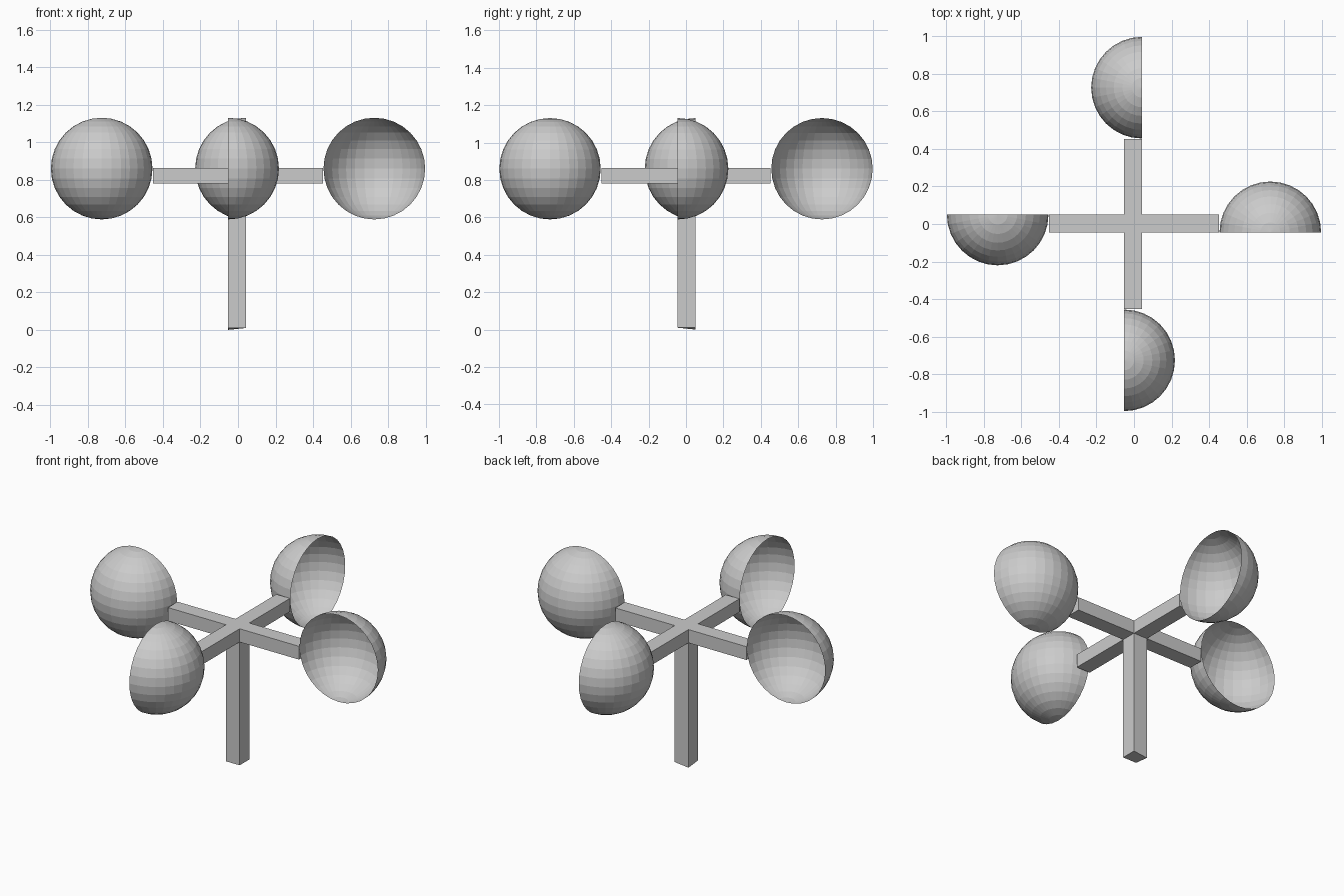
import bpy, bmesh
from math import pi
from mathutils import Matrix, Vector

if "Cube" in bpy.data.objects:
    bpy.data.objects.remove(bpy.data.objects["Cube"])

HUB = Vector((-0.005, 0.003, 0))   # axis of the post
W = 0.095                          # bar thickness
ARM = 0.453                        # arm length from axis
Z0, Z1 = 0.78, 0.863               # arm underside and top
R, REACH, CUP_Z = 0.271, 0.727, 0.86


def add_object(name, bm):
    mesh = bpy.data.meshes.new(name)
    bm.to_mesh(mesh)
    bm.free()
    obj = bpy.data.objects.new(name, mesh)
    bpy.context.collection.objects.link(obj)
    return obj


# Post and cross arms: one hub block with five sides extruded
bm = bmesh.new()
bmesh.ops.create_cube(bm, size=1, matrix=Matrix.Translation(HUB + Vector((0, 0, (Z0 + Z1) / 2)))
                      @ Matrix.Diagonal((W, W, Z1 - Z0, 1)))
bm.normal_update()
for face in [f for f in bm.faces if f.normal.z < 0.5]:
    n = face.normal.copy()
    length = Z0 - 0.01 if n.z < -0.5 else ARM - W / 2 - n.dot(HUB)
    new = bmesh.ops.extrude_discrete_faces(bm, faces=[face])["faces"][0]
    bmesh.ops.translate(bm, verts=new.verts, vec=n * length)
    if n.z < -0.5:                 # slightly uneven foot: back left corner is lowest
        min(new.verts, key=lambda v: v.co.x - v.co.y).co.z = 0
bmesh.ops.recalc_face_normals(bm, faces=bm.faces)
add_object("post_and_arms", bm)

# Wind cups: open half spheres, each flush with the leading side of its arm
for i, name in enumerate(("right", "back", "left", "front")):
    bm = bmesh.new()
    bmesh.ops.create_uvsphere(bm, u_segments=32, v_segments=16, radius=R)
    bmesh.ops.bisect_plane(bm, geom=bm.verts[:] + bm.edges[:] + bm.faces[:], dist=1e-4,
                           plane_co=(0, 0, 0), plane_no=(0, -1, 0), clear_outer=True)
    turn = Matrix.Rotation(i * pi / 2, 4, 'Z')
    offset = turn @ Vector((REACH, 0, CUP_Z))
    shift = turn @ Vector((0, -W / 2, 0))
    # keep the rim plane aligned with the off-centre hub
    side = turn @ Vector((0, 1, 0))
    shift += side * side.dot(HUB)
    bm.transform(Matrix.Translation(offset + shift) @ turn)
    add_object(name + "_cup", bm)
